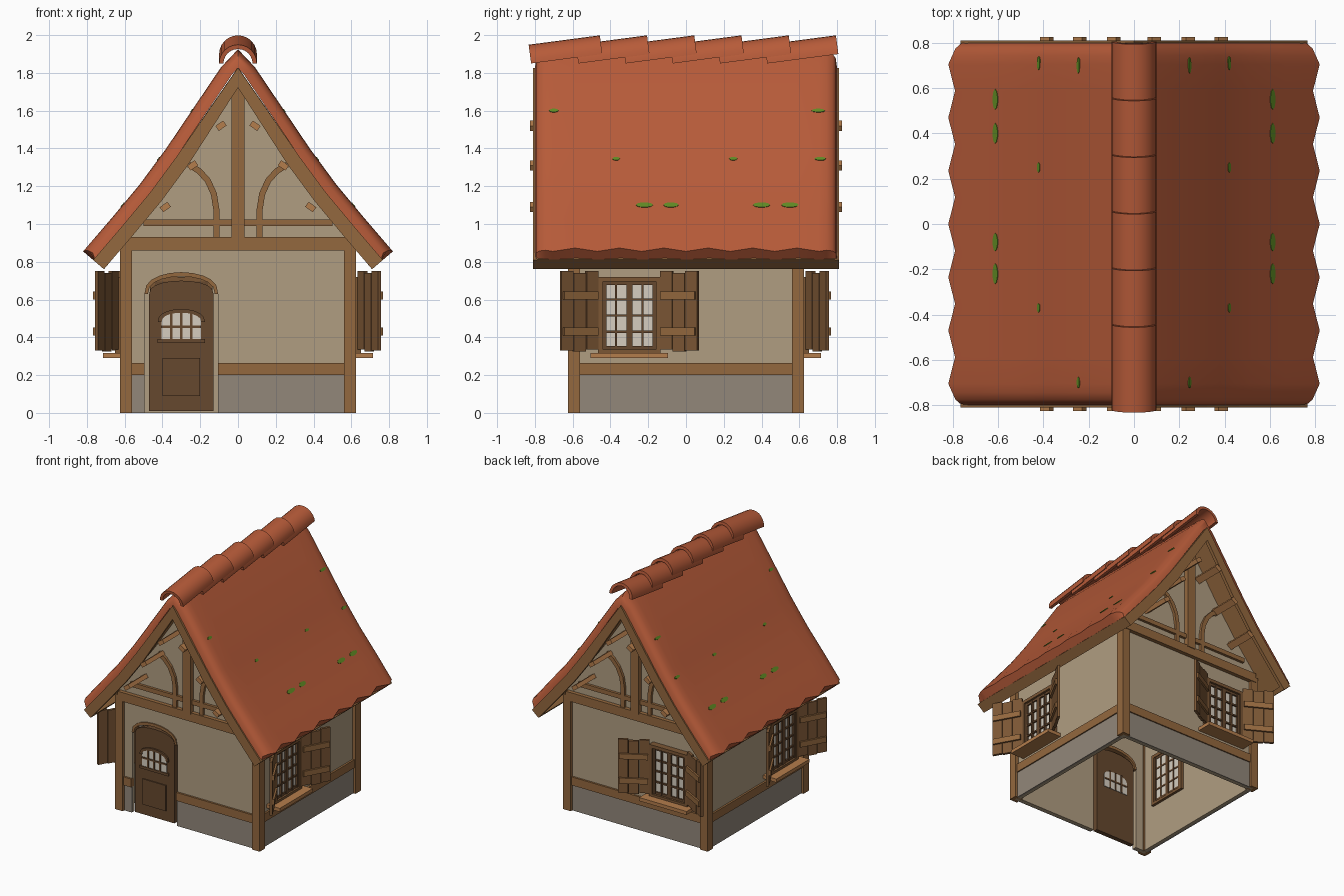
import bpy, bmesh, math
from mathutils import Matrix, Vector

if "Cube" in bpy.data.objects:
    bpy.data.objects.remove(bpy.data.objects["Cube"])


def colour(name, r, g, b):
    m = bpy.data.materials.new(name)
    lin = [((c / 255 + 0.055) / 1.055) ** 2.4 for c in (r, g, b)]
    m.diffuse_color = (*lin, 1)
    m.use_nodes = True
    m.node_tree.nodes["Principled BSDF"].inputs["Base Color"].default_value = m.diffuse_color
    return m


TILE = colour("red_tile", 183, 91, 57)
WOOD = colour("timber", 148, 104, 62)
SHUT = colour("shutter_wood", 124, 87, 53)
DARK = colour("dark_wood", 102, 72, 46)
TAN = colour("light_wood", 180, 125, 76)
WALL = colour("plaster", 176, 157, 129)
STONE = colour("stone", 146, 135, 122)
GLASS = colour("pale_glass", 214, 206, 192)
MOSS = colour("moss", 95, 138, 36)


# ---- shape helpers: every shape is (verts, faces) ----
def prism(pts, y0, y1):
    n = len(pts)
    v = [Vector((x, y, z)) for y in (y0, y1) for x, z in pts]
    f = [tuple(range(n)), tuple(range(n, 2 * n))]
    return v, f + [(i, (i + 1) % n, n + (i + 1) % n, n + i) for i in range(n)]


def box(x0, x1, y0, y1, z0, z1):
    return prism([(x0, z0), (x1, z0), (x1, z1), (x0, z1)], y0, y1)


def moved(shape, m):
    return [m @ p for p in shape[0]], shape[1]


def both(*shapes):
    flip = Matrix.Diagonal((-1, 1, 1, 1))
    return list(shapes) + [moved(s, flip) for s in shapes]


def part(name, mat, shapes, rot=0, smooth=None):
    bm = bmesh.new()
    for verts, faces in shapes:
        vs = [bm.verts.new(p) for p in verts]
        for f in faces:
            bm.faces.new([vs[i] for i in f])
    if smooth:
        bmesh.ops.remove_doubles(bm, verts=bm.verts, dist=1e-5)
    bmesh.ops.recalc_face_normals(bm, faces=bm.faces)
    me = bpy.data.meshes.new(name)
    bm.to_mesh(me)
    bm.free()
    me.materials.append(mat)
    ob = bpy.data.objects.new(name, me)
    ob.rotation_euler.z = math.radians(rot)
    bpy.context.collection.objects.link(ob)
    if smooth:
        bpy.ops.object.select_all(action='DESELECT')
        ob.select_set(True)
        bpy.context.view_layer.objects.active = ob
        bpy.ops.object.shade_smooth_by_angle(angle=math.radians(smooth))
    return ob


# ---- roof profile: right half, apex to eave, offset inwards by d ----
ROOF = [(0, 1.925), (.09, 1.83), (.38, 1.40), (.52, 1.21), (.67, 1.03), (.82, .855)]


def prof(d):
    out = [(0, ROOF[0][1] - 1.4 * d)]
    for i in range(1, len(ROOF)):
        a, b = ROOF[i - 1], ROOF[min(i + 1, len(ROOF) - 1)]
        t = Vector((b[0] - a[0], b[1] - a[1])).normalized()
        out.append((max(0, ROOF[i][0] + t.y * d), ROOF[i][1] - t.x * d))
    return out


def whole(pts):
    return [(-x, z) for x, z in pts[:0:-1]] + pts


def chevron(d0, d1, y0, y1):
    half0, half1 = ([p for i, p in enumerate(prof(d)) if i != 1] for d in (d0, d1))
    return prism(whole(half0) + whole(half1)[::-1], y0, y1)


# Tile skin: rounded at the gables, toothed along the eaves
cols = [(k * .1175, 0, .03 * (k % 2)) for k in range(-6, 7)]
rim = [(.745, .004, .015), (.775, .015, .02), (.793, .035, .025), (.80, .07, .03)]
cols = [(-y, d, t) for y, d, t in rim[::-1]] + cols + rim
verts, faces = [], []
for y, d, t in cols:
    p = prof(d)
    q = prof(.07)
    p[-1] = (p[-1][0] - t, p[-1][1] + t * .6)
    p.append((q[-1][0] - t * .3, q[-1][1] + t * .2))
    verts += [Vector((x, y, z)) for x, z in p]
n = len(ROOF) + 1
for c in range(len(cols) - 1):
    for r in range(n - 1):
        a = c * n + r
        faces.append((a, a + 1, a + n + 1, a + n))
part("roof_tiles", TILE, both((verts, faces)), smooth=45)
part("roof_deck", WOOD, [chevron(.068, .10, -.79, .79)])
part("barge_boards", WOOD, [chevron(.07, .145, s * .785, s * .81) for s in (-1, 1)])

# Eave boards closing the lower roof edge
(ax, az), (bx, bz) = prof(.07)[-1], prof(.145)[-1]
part("eave_boards", WOOD, both(prism([(ax, az), (bx, bz), (bx - .022, bz + .025), (ax - .022, az + .025)],
                                     -.785, .785)))

# Purlins poking out through the gables
purlins = [moved(box(-.025, .025, -.825, .825, -.016, .016), Matrix.Translation((x, 0, z))
           @ Matrix.Rotation(math.radians(35), 4, 'Y')) for x, z in ((.09, 1.52), (.24, 1.31), (.385, 1.09))]
part("purlins", TAN, both(*purlins))

# Ridge caps: six tilted half pipes
arc = [(math.cos(a * math.pi / 12), math.sin(a * math.pi / 12)) for a in range(13)]
cap = prism([(.1 * x, .1 * z) for x, z in arc] + [(.077 * x, .077 * z) for x, z in arc[::-1]], 0, .38)
part("ridge_caps", TILE, [moved(cap, Matrix.Translation((0, -.82 + .25 * i, 1.85))
     @ Matrix.Rotation(math.radians(7.5), 4, 'X')) for i in range(6)], smooth=35)

# Moss patches lying on the slope
patches = []
for y, z, w in ((-.7, 1.6, .025), (.7, 1.6, .035), (-.37, 1.345, .02), (.25, 1.345, .022),
                (.71, 1.345, .03), (-.22, 1.1, .045), (-.08, 1.1, .04), (.4, 1.1, .045), (.55, 1.1, .045)):
    a, b = next((a, b) for a, b in zip(ROOF, ROOF[1:]) if a[1] >= z > b[1])
    x = a[0] + (b[0] - a[0]) * (a[1] - z) / (a[1] - b[1])
    t = Vector((a[0] - b[0], 0, a[1] - b[1])).normalized()
    nrm = Vector((t.z, 0, -t.x))
    m = Matrix(((0, nrm.x, t.x, x), (1, nrm.y, t.y, y), (0, nrm.z, t.z, z), (0, 0, 0, 1)))
    h = .017 if z < 1.2 else .011
    ring = [(w * math.cos(k * math.pi / 5), h * math.sin(k * math.pi / 5)) for k in range(10)]
    patches.append(moved(prism(ring, -.004, .003), m))
part("moss", MOSS, both(*patches))


# ---- walls ----
def arch(half, spring, top, cx=-.3, steps=10):
    return [(cx - half * math.cos(math.pi * i / steps),
             spring + (top - spring) * math.sin(math.pi * i / steps) ** .8) for i in range(steps + 1)]


gable = whole(prof(.09)[:5])
part("back_wall", WALL, [prism([(-.6, 0)] + gable + [(.6, 0)], .57, .60)])
door_hole = [(-.105, 0)] + arch(.195, .63, .745)[::-1] + [(-.495, 0)]
part("front_wall", WALL, [prism([(-.6, 0)] + gable + [(.6, 0)] + door_hole, -.60, -.57)])
part("side_walls", WALL, both(box(.57, .60, -.58, .58, 0, .95)))

# Stone plinth and sill beams, left open at the door
spans = ((-.57, -.495), (-.105, .57))
part("plinth", STONE, both(box(.59, .606, -.57, .57, 0, .2)) + [box(-.57, .57, .59, .606, 0, .2)]
     + [box(a, b, -.606, -.59, 0, .2) for a, b in spans])
part("sill_beams", WOOD, both(box(.58, .615, -.57, .57, .2, .265)) + [box(-.57, .57, .58, .615, .2, .265)]
     + [box(a, b, -.615, -.58, .2, .265) for a, b in spans])
part("corner_posts", WOOD, both(*[box(.56, .625, min(s * .56, s * .625), max(s * .56, s * .625), 0, .9)
                                  for s in (-1, 1)]))
part("wall_plates", WOOD, both(box(.58, .615, -.6, .6, .86, .93)))


# Gable timbers
def strip(pts, w, y0, y1):
    left, right = [], []
    for i, p in enumerate(pts):
        a, b = pts[max(i - 1, 0)], pts[min(i + 1, len(pts) - 1)]
        t = Vector((b[0] - a[0], b[1] - a[1])).normalized() * w / 2
        left.append((p[0] - t.y, p[1] + t.x))
        right.append((p[0] + t.y, p[1] - t.x))
    return prism(left + right[::-1], y0, y1)


brace = [(.115, .92), (.115, 1.08), (.128, 1.16), (.16, 1.23), (.205, 1.28), (.26, 1.315)]
for rot, side in ((0, "front"), (180, "back")):
    part(side + "_gable_beams", WOOD, [box(-.6, .6, -.63, -.58, .86, .93), box(-.5, .5, -.62, -.58, .99, 1.025),
                                       box(-.035, .035, -.635, -.58, .92, 1.74)], rot)
    part(side + "_gable_braces", WOOD, both(strip(brace, .032, -.62, -.58)), rot)

# Door with arched frame, small window and panel
part("door_arch", WOOD, [prism(arch(.195, .63, .745) + arch(.177, .63, .722)[::-1], -.608, -.56)])
part("door", DARK, [prism([(-.13, .01), (-.47, .01)] + arch(.17, .63, .70), -.60, -.565)])
part("door_glass", GLASS, [prism([(-.195, .39), (-.405, .39)] + arch(.105, .48, .53), -.605, -.56)])
part("door_bars", DARK, [box(x - .006, x + .006, -.612, -.555, .39, .53) for x in (-.353, -.3, -.247)]
     + [box(-.405, -.195, -.612, -.555, .45, .462)])
part("door_trim", DARK, [prism(arch(.125, .48, .55) + arch(.105, .48, .53)[::-1], -.612, -.59),
                         box(-.425, -.175, -.612, -.59, .37, .39), box(-.4, -.2, -.608, -.59, .09, .29)])


# ---- windows: modelled on the front wall, then turned to their wall ----
def window(name, u, rot):
    frame = [box(u + a, u + b, -.65, -.55, c, d) for a, b, c, d in
             ((-.165, -.14, .315, .72), (.14, .165, .315, .72), (-.165, .165, .695, .72), (-.165, .165, .315, .335))]
    part(name + "_frame", SHUT, frame, rot)
    part(name + "_glass", GLASS, [box(u - .14, u + .14, -.622, -.56, .33, .70)], rot)
    bars = [box(u + x - w, u + x + w, -.638, -.555, .33, .70)
            for x, w in ((-.132, .01), (-.07, .006), (0, .016), (.07, .006), (.132, .01))]
    bars += [box(u - .14, u + .14, -.634, -.556, z - h, z + h)
             for z, h in ((.343, .01), (.43, .006), (.515, .006), (.60, .006), (.688, .01))]
    part(name + "_bars", DARK, bars, rot)
    part(name + "_sill", TAN, [box(u - .205, u + .205, -.715, -.58, .29, .317)], rot)
    # Half-open plank shutters with two battens each
    at = Matrix.Translation((u, 0, 0))
    swing = Matrix.Translation((.172, -.632, 0)) @ Matrix.Rotation(math.radians(-29), 4, 'Z')
    planks = [box(a, a + .072, -.02, 0, b, c) for a, b, c in
              ((0, .335, .75), (.076, .325, .74), (.152, .33, .75))]
    battens = [box(.008, .216, -.034, -.015, z, z + .042) for z in (.41, .60)]
    for label, mat, shapes in (("_shutters", SHUT, planks), ("_battens", WOOD, battens)):
        part(name + label, mat, [moved(s, at) for s in both(*[moved(s, swing) for s in shapes])], rot)


window("right_window", -.3, 90)
window("left_window", .3, -90)
window("back_window", .3, 180)
